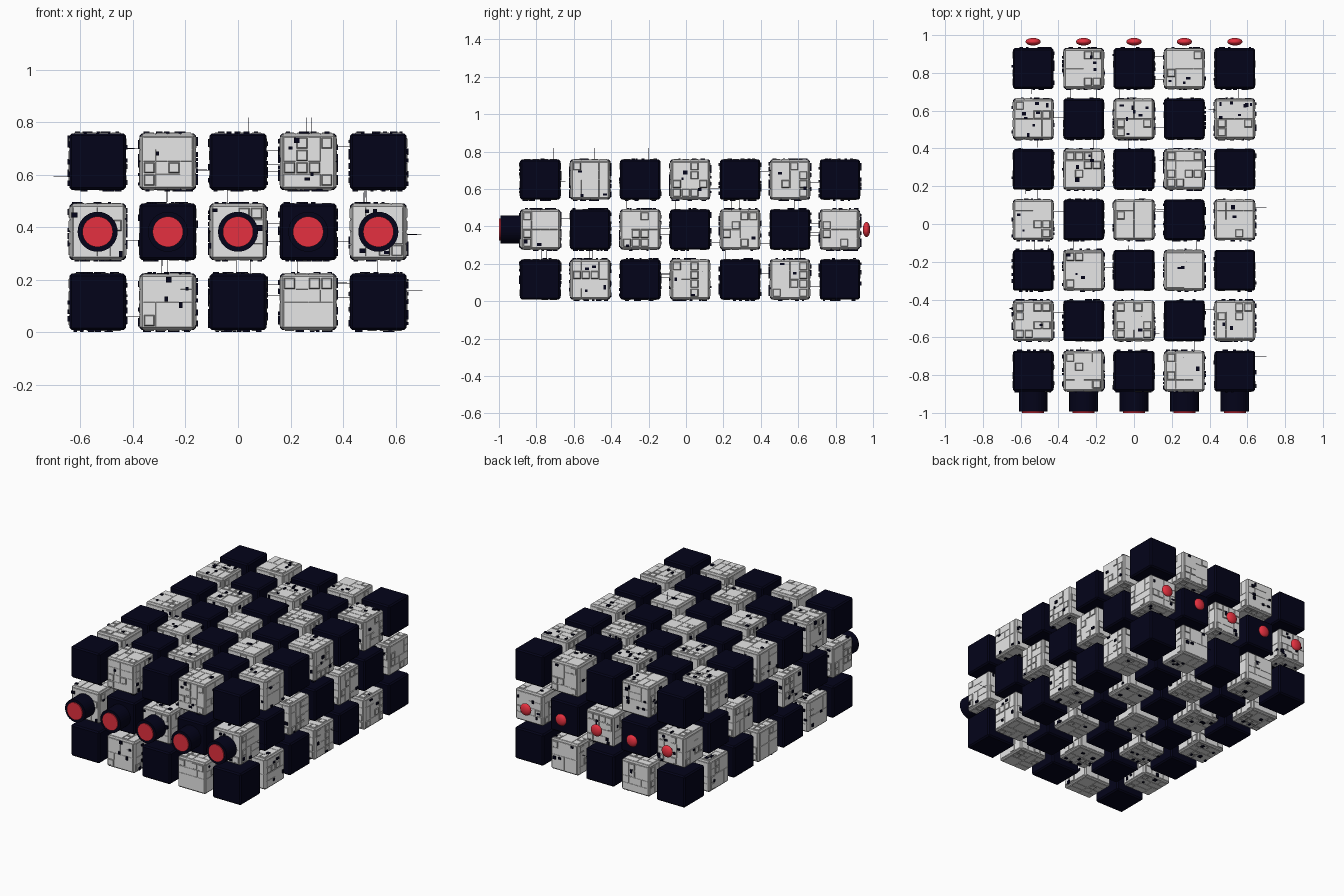
import bpy, bmesh, math, random
from mathutils import Matrix, Vector

random.seed(11)
if "Cube" in bpy.data.objects:
    bpy.data.objects.remove(bpy.data.objects["Cube"], do_unlink=True)


def material(name, rgb):
    m = bpy.data.materials.new(name)
    m.use_nodes = True
    m.diffuse_color = (*rgb, 1)
    m.node_tree.nodes["Principled BSDF"].inputs["Base Color"].default_value = (*rgb, 1)
    return m


NAVY = material("dark navy", (0.001, 0.001, 0.01))
LIGHT = material("light grey", (0.8, 0.8, 0.8))
TRIM = material("trim grey", (0.42, 0.42, 0.42))
RED = material("red", (0.78, 0.03, 0.05))
PALETTE = [LIGHT, TRIM, NAVY]

STEP, HALF = 0.267, 0.105
CENTRE_Y, CENTRE_Z = 0.022, 0.383
# One turn per cube side, taking +z to that side
SIDES = [Matrix.Rotation(math.radians(a), 4, "X") for a in (0, 90, 180, 270)]
SIDES += [Matrix.Rotation(math.radians(a), 4, "Y") for a in (90, 270)]


def finish(bm, name, place, mats):
    mesh = bpy.data.meshes.new(name)
    bm.to_mesh(mesh)
    bm.free()
    for m in mats:
        mesh.materials.append(m)
    ob = bpy.data.objects.new(name, mesh)
    ob.location = place
    bpy.context.collection.objects.link(ob)


def block(bm, size, bevel):
    bmesh.ops.create_cube(bm, size=size)
    bmesh.ops.bevel(bm, geom=bm.edges[:], offset=bevel, segments=1, affect="EDGES")


def slab(bm, side, u, v, w, h, rise, rim, top, wall):
    """Raised plate with sloped walls on one side of a cube."""
    def ring(inset, z):
        a, b = w / 2 - inset, h / 2 - inset
        return [bm.verts.new(side @ Vector((u + x * a, v + y * b, z)))
                for x, y in ((-1, -1), (1, -1), (1, 1), (-1, 1))]
    low, high = ring(0, HALF - 0.002), ring(rim, HALF + rise)
    bm.faces.new(high).material_index = top
    for i in range(4):
        j = (i + 1) % 4
        bm.faces.new((low[i], low[j], high[j], high[i])).material_index = wall


def plating(bm, side):
    """Random packing of one and two cell plates, plus small dark fittings."""
    n, cell = 4, 0.047
    free = {(a, b) for a in range(n) for b in range(n)}
    for a in range(n):
        for b in range(n):
            if (a, b) not in free:
                continue
            shapes = [(1, 1), (2, 2), (1, 2), (2, 1), (1, 1)]
            random.shuffle(shapes)
            for w, h in shapes:
                used = {(a + p, b + q) for p in range(w) for q in range(h)}
                if used <= free:
                    break
            free -= used
            u, v = (a + w / 2 - n / 2) * cell, (b + h / 2 - n / 2) * cell
            if w * h == 1 and random.random() < 0.6:
                slab(bm, side, u, v, 0.044, 0.044, 0.005, 0.005, 0, 1)
            else:
                slab(bm, side, u, v, w * cell - 0.001, h * cell - 0.001, 0.002, 0.001, 0, 0)
    for _ in range(random.choice((0, 1, 2, 3, 4, 7))):
        slab(bm, side, random.uniform(-0.088, 0.088), random.uniform(-0.088, 0.088),
             random.uniform(0.01, 0.024), random.uniform(0.01, 0.024), 0.009, 0, 2, 2)


def antenna(bm, side):
    spot = (random.uniform(-0.08, 0.08), random.uniform(-0.08, 0.08), HALF + 0.03)
    ret = bmesh.ops.create_cone(bm, cap_ends=True, segments=6, radius1=0.0015,
                                radius2=0.001, depth=0.065,
                                matrix=side @ Matrix.Translation(spot))
    for f in {f for v in ret["verts"] for f in v.link_faces}:
        f.material_index = 2


# Checkerboard lattice of cubes
for i in range(-2, 3):
    for j in range(-3, 4):
        for k in range(-1, 2):
            place = (i * STEP, CENTRE_Y + j * STEP, CENTRE_Z + k * STEP)
            bm = bmesh.new()
            if (i + j + k) % 2 == 0:
                block(bm, 0.215, 0.009)
                finish(bm, "dark_cube", place, [NAVY])
                continue
            block(bm, 2 * HALF, 0.009)
            # Bevelled edges take the trim colour
            for f in bm.faces:
                f.material_index = 0 if max(map(abs, f.normal)) > 0.99 else 1
            for side in SIDES:
                plating(bm, side)
            side = random.choice(SIDES)
            if k > -1 or (side @ Vector((0, 0, 1))).z > -0.5:
                antenna(bm, side)
            finish(bm, "plated_cube", place, PALETTE)

# Front nozzles with red faces, and red lamps at the back
FORWARD = Matrix.Rotation(math.radians(90), 4, "X")
for i in range(-2, 3):
    x = i * STEP
    for name, radius, depth, y, mat in (("nozzle", 0.076, 0.11, -0.938, NAVY),
                                        ("nozzle_face", 0.058, 0.009, -0.9955, RED)):
        bm = bmesh.new()
        bmesh.ops.create_cone(bm, cap_ends=True, segments=32, radius1=radius,
                              radius2=radius, depth=depth, matrix=FORWARD)
        finish(bm, name, (x, y, CENTRE_Z), [mat])
    bm = bmesh.new()
    bmesh.ops.create_uvsphere(bm, u_segments=24, v_segments=12, radius=0.04,
                              matrix=Matrix.Diagonal((1, 0.5, 1, 1)))
    for f in bm.faces:
        f.smooth = True
    finish(bm, "rear_lamp", (x, 0.965, CENTRE_Z), [RED])
